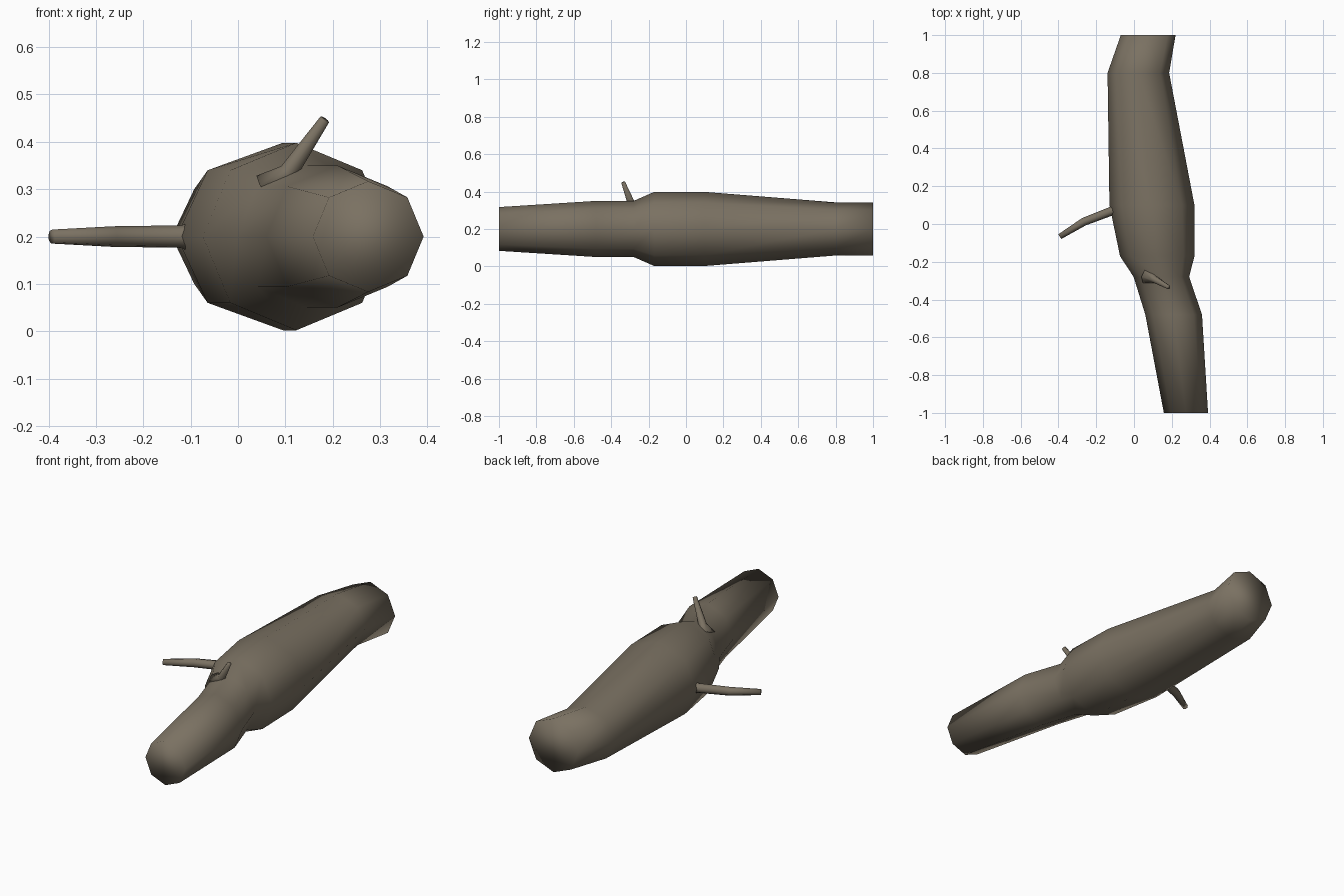
import bpy, bmesh, math
from mathutils import Vector

if "Cube" in bpy.data.objects:
    bpy.data.objects.remove(bpy.data.objects["Cube"])

bark = bpy.data.materials.new("grey brown bark")
bark.diffuse_color = (0.195, 0.165, 0.122, 1)
bark.use_nodes = True
bark.node_tree.nodes["Principled BSDF"].inputs["Base Color"].default_value = bark.diffuse_color


def loft(name, rings):
    """Skin a closed tube through rings of points and cap both ends."""
    bm = bmesh.new()
    loops = [[bm.verts.new(p) for p in ring] for ring in rings]
    n = len(loops[0])
    for a, b in zip(loops, loops[1:]):
        for i in range(n):
            j = (i + 1) % n
            bm.faces.new((a[i], a[j], b[j], b[i]))
    bm.faces.new(loops[0])
    bm.faces.new(loops[-1])
    bmesh.ops.recalc_face_normals(bm, faces=bm.faces)
    for f in bm.faces:
        f.smooth = True
    me = bpy.data.meshes.new(name)
    bm.to_mesh(me)
    bm.free()
    me.materials.append(bark)
    ob = bpy.data.objects.new(name, me)
    bpy.context.collection.objects.link(ob)
    return ob


def tube(name, path, sides=8):
    """Tapered branch through (point, radius) pairs."""
    pts = [Vector(p) for p, r in path]
    rings = []
    for k, (p, r) in enumerate(path):
        d = (pts[min(k + 1, len(pts) - 1)] - pts[max(k - 1, 0)]).normalized()
        u = d.cross(Vector((0, 1, 0.15))).normalized()
        v = d.cross(u)
        rings.append([pts[k] + r * (u * math.cos(t) + v * math.sin(t))
                      for t in (2 * math.pi * i / sides for i in range(sides))])
    return loft(name, rings)


# trunk: eight-sided rings (y, centre x, x radius, z radius)
trunk = [(-1.0, 0.275, 0.117, 0.117), (-0.48, 0.21, 0.15, 0.15),
         (-0.28, 0.145, 0.147, 0.15), (-0.17, 0.123, 0.197, 0.198),
         (0.1, 0.095, 0.225, 0.198), (0.8, 0.023, 0.163, 0.142),
         (1.0, 0.075, 0.145, 0.142)]
loft("log_trunk", [[(cx + rx * math.cos(i * math.pi / 4), y,
                     0.2 + rz * math.sin(i * math.pi / 4)) for i in range(8)]
                   for y, cx, rx, rz in trunk])

# bent side branch and short upper twig, both flared at the root
tube("side_branch", [((-0.06, 0.08, 0.2), 0.05), ((-0.12, 0.068, 0.2), 0.024),
                     ((-0.265, 0.012, 0.2), 0.022), ((-0.393, -0.067, 0.2), 0.015)])
tube("upper_twig", [((0.08, -0.275, 0.30), 0.05), ((0.108, -0.293, 0.338), 0.02),
                    ((0.183, -0.335, 0.447), 0.011)])
